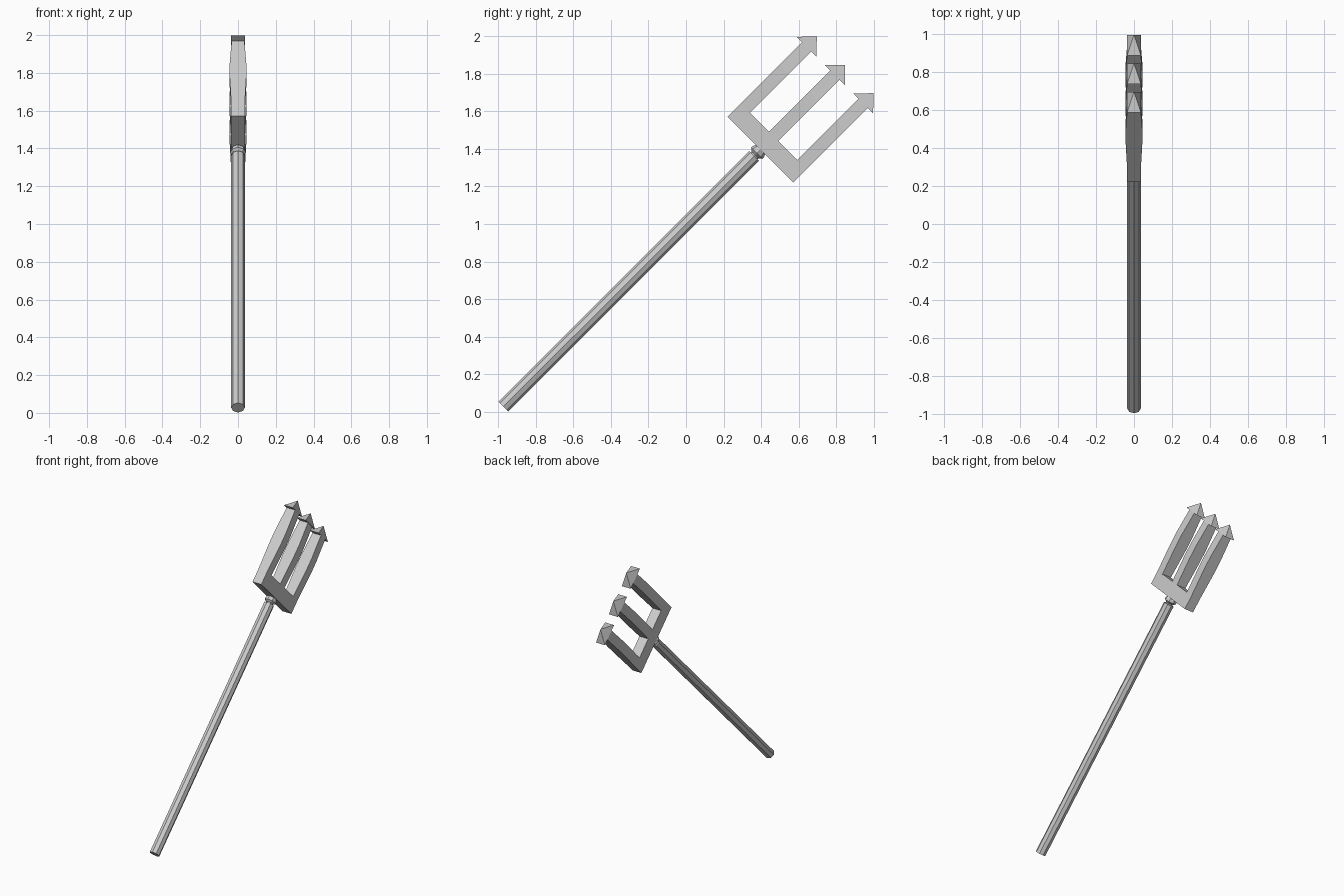
import bpy, bmesh, math
from mathutils import Matrix

if "Cube" in bpy.data.objects:
    bpy.data.objects.remove(bpy.data.objects["Cube"])

# Tool is built upright (length on z, width on y), then leaned 45 degrees
LEAN = Matrix.Translation((0, -0.5, 0.5)) @ Matrix.Rotation(math.radians(-45), 4, 'X')


def loft(name, rings, cap_top=True):
    """Skin a stack of equal-sized point rings; a one-point last ring is an apex."""
    bm = bmesh.new()
    loops = [[bm.verts.new(LEAN @ Matrix.Translation(p).to_translation()) for p in r] for r in rings]
    for a, b in zip(loops, loops[1:]):
        n = len(a)
        for i in range(n):
            j = (i + 1) % n
            if len(b) == 1:
                bm.faces.new((a[i], a[j], b[0]))
            else:
                bm.faces.new((a[i], a[j], b[j], b[i]))
    bm.faces.new(loops[0][::-1])
    if cap_top:
        bm.faces.new(loops[-1])
    bmesh.ops.recalc_face_normals(bm, faces=bm.faces)
    me = bpy.data.meshes.new(name)
    bm.to_mesh(me)
    bm.free()
    ob = bpy.data.objects.new(name, me)
    bpy.context.collection.objects.link(ob)
    return ob


def rect(y, hx, hy, s):
    return [(-hx, y - hy, s), (hx, y - hy, s), (hx, y + hy, s), (-hx, y + hy, s)]


def ring(r, s, n=8):
    return [(r * math.cos(2 * math.pi * i / n), r * math.sin(2 * math.pi * i / n), s) for i in range(n)]


# Shaft and the collar joining it to the fork
loft("shaft", [ring(0.036, -0.668), ring(0.036, 1.22)])
loft("collar", [ring(0.024, 1.21), ring(0.026, 1.228), ring(0.042, 1.24),
                ring(0.042, 1.252), ring(0.032, 1.272)])

# Cross bar
loft("cross_bar", [rect(0, 0.036, 0.248, 1.267), rect(0, 0.036, 0.248, 1.367)])

# Three prongs, slightly thicker at mid length, with pyramid points
for side, y in (("left", -0.213), ("middle", 0), ("right", 0.213)):
    loft(side + "_prong", [rect(y, 0.036, 0.035, 1.36), rect(y, 0.044, 0.035, 1.56),
                           rect(y, 0.044, 0.035, 1.66), rect(y, 0.034, 0.035, 1.829)])
    loft(side + "_point", [rect(y, 0.036, 0.076, 1.828), [(0, y, 1.905)]], cap_top=False)
